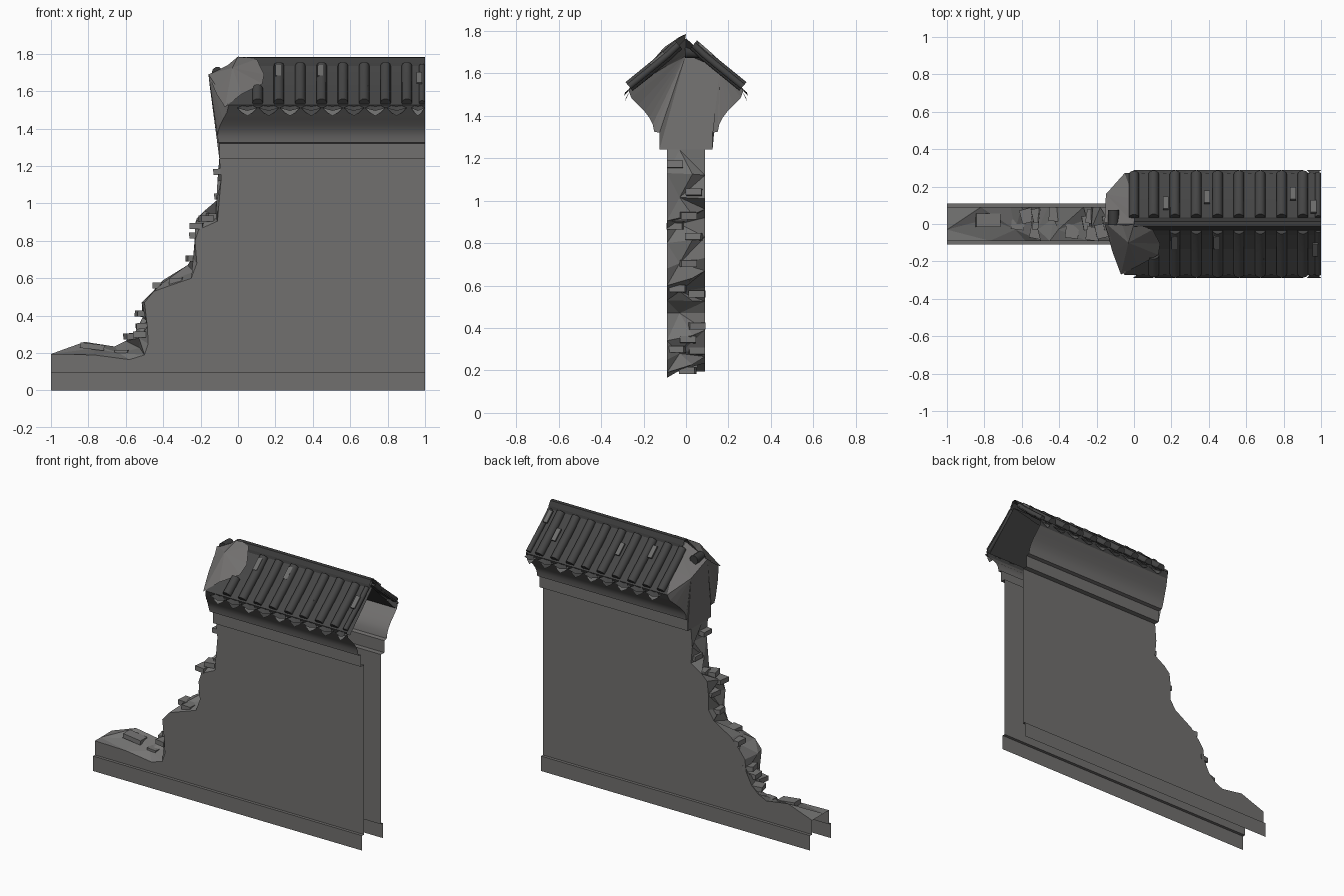
import bpy, bmesh, math, random
from mathutils import Vector, Matrix

if "Cube" in bpy.data.objects:
    bpy.data.objects.remove(bpy.data.objects["Cube"])
random.seed(4)

def material(name, c):
    m = bpy.data.materials.new(name)
    m.diffuse_color = (*c, 1)
    m.use_nodes = True
    m.node_tree.nodes["Principled BSDF"].inputs["Base Color"].default_value = m.diffuse_color
    return m

PLASTER = material("grey plaster", (0.165, 0.16, 0.157))
RUBBLE = material("rubble grey", (0.18, 0.178, 0.175))
TILE = material("dark roof tile", (0.06, 0.06, 0.06))
RIDGE = material("ridge tile", (0.045, 0.045, 0.045))
PALE = material("worn tile", (0.15, 0.15, 0.148))

def mesh(name, verts, faces, mat, out=None, smooth=False, mirror=False):
    """Mesh object; faces are turned towards 'out', or made consistent if closed."""
    bm = bmesh.new()
    vs = [bm.verts.new(v) for v in verts]
    for f in faces:
        bm.faces.new([vs[i] for i in f])
    bm.normal_update()
    if out:
        for f in bm.faces:
            if f.normal.dot(Vector(out)) < 0:
                f.normal_flip()
    else:
        bmesh.ops.recalc_face_normals(bm, faces=bm.faces)
    me = bpy.data.meshes.new(name)
    bm.to_mesh(me)
    bm.free()
    me.materials.append(mat)
    ob = bpy.data.objects.new(name, me)
    bpy.context.collection.objects.link(ob)
    if mirror:
        mod = ob.modifiers.new("mirror", 'MIRROR')
        mod.use_axis = (False, True, False)
        mod.merge_threshold = 0.0001
    if smooth:
        bpy.ops.object.select_all(action='DESELECT')
        ob.select_set(True)
        bpy.context.view_layer.objects.active = ob
        bpy.ops.object.shade_smooth_by_angle(angle=math.radians(40))
    return ob

def strip(name, profile, mat, out, smooth=False):
    """Profile of (distance from centre, z, left x) drawn to x = 1 and mirrored in y."""
    v = []
    for y, z, xl in profile:
        v += [(xl, -y, z), (1, -y, z)]
    f = [(2*i, 2*i+1, 2*i+3, 2*i+2) for i in range(len(profile)-1)]
    return mesh(name, v, f, mat, out, smooth, True)

def box(name, centre, size, rot, mat):
    m = Matrix.Rotation(rot[2], 3, 'Z') @ Matrix.Rotation(rot[1], 3, 'Y') @ Matrix.Rotation(rot[0], 3, 'X')
    v = [Vector(centre) + m @ Vector((sx*size[0]/2, sy*size[1]/2, sz*size[2]/2))
         for sx in (-1, 1) for sy in (-1, 1) for sz in (-1, 1)]
    f = [(0, 1, 3, 2), (4, 5, 7, 6), (0, 1, 5, 4), (2, 3, 7, 6), (0, 2, 6, 4), (1, 3, 7, 5)]
    return mesh(name, v, f, mat)

# wall faces: broken outline on the front and on the back
front = [(-1, .195), (-.77, .19), (-.58, .165), (-.50, .19), (-.48, .25), (-.485, .34), (-.5, .47),
         (-.45, .53), (-.38, .555), (-.25, .60), (-.22, .68), (-.23, .80), (-.21, .86), (-.11, .905),
         (-.10, 1.02), (-.09, 1.13), (-.10, 1.24)]
back = [(-1, .195), (-.82, .26), (-.66, .235), (-.60, .265), (-.55, .31), (-.51, .39), (-.5, .47),
        (-.46, .525), (-.40, .59), (-.27, .67), (-.23, .73), (-.23, .83), (-.22, .92), (-.18, .96),
        (-.10, 1.01), (-.11, 1.12), (-.10, 1.24)]
for name, edge, y in (("wall_front", front, -.09), ("wall_back", back, .09)):
    pts = [(x, y, z) for x, z in edge] + [(1, y, 1.24), (1, y, .10), (-1, y, .10)]
    mesh(name, pts, [range(len(pts))], PLASTER, (0, y, 0))

# jagged broken core between the two faces
verts, faces = [], []
for i, (a, b) in enumerate(zip(front, back)):
    j = 0 if i in (0, len(front)-1) else (.025 if i % 2 else -.015)
    verts += [(a[0], -.09, a[1]), ((a[0]+b[0])/2 + j, (.03 if i % 2 else -.03), (a[1]+b[1])/2), (b[0], .09, b[1])]
for i in range(len(front)-1):
    for k in (0, 1):
        p, q = 3*i+k, 3*i+3+k
        faces += [(p, p+1, q+1), (p, q+1, q)] if (i+k) % 2 else [(p, p+1, q), (p+1, q+1, q)]
mesh("broken_core", verts, faces, RUBBLE, (-1, 0, .8))

# loose bricks poking out of the break
bricks = [(-.095, 1.17), (-.09, 1.04), (-.13, .93), (-.22, .88), (-.22, .83), (-.24, .705), (-.33, .585),
          (-.51, .41), (-.51, .345), (-.52, .30), (-.57, .29), (-.62, .20), (-.17, .92), (-.42, .56)]
for i, (x, z) in enumerate(bricks):
    y = (-.045, .045, 0)[i % 3] + random.uniform(-.01, .01)
    box(f"brick_{i}", (x, y, z), (.07, .075, .032), (0, random.uniform(-.08, .08), random.uniform(-.3, .3)), RUBBLE)
box("fallen_brick", (-.78, .02, .235), (.13, .07, .03), (0, .12, 0), RUBBLE)

# plinth, open at ends and underside
strip("plinth", [(.11, 0, -1), (.11, .10, -1), (.09, .10, -1)], PLASTER, (0, -1, .5))

# band and coved cornice
strip("band", [(.09, 1.24, -.1), (.125, 1.24, -.1), (.125, 1.32, -.1)], PLASTER, (0, -1, -.5))
cove = [(.125, 1.32, -.1), (.15, 1.325, -.105), (.157, 1.36, -.11), (.172, 1.39, -.105),
        (.195, 1.42, -.095), (.225, 1.45, -.08), (.258, 1.485, -.06)]
strip("cornice", cove, PLASTER, (0, -1, -.8), True)

# roof slab with a thick eave edge
slope = [(.258, 1.485, -.06), (.272, 1.525, -.05), (.135, 1.635, 0), (.06, 1.705, 0), (0, 1.765, 0)]
strip("roof_slab", slope, TILE, (0, -.8, 1))
strip("roof_underside", [(.24, 1.495, 0), (.13, 1.60, 0), (0, 1.725, 0)], TILE, (0, .3, -1))
strip("ridge", [(.035, 1.735, 0), (.03, 1.752, 0), (.013, 1.78, 0), (0, 1.782, 0)], RIDGE, (0, -1, 1))

# closing plaster mass on the ruined end of the roof
half = [(.09, 1.24, -.1), (.125, 1.24, -.1)] + cove + slope[1:]
n = len(half)
verts = [(x, -y, z) for y, z, x in half] + [(x, y, z) for y, z, x in half]
verts += [(-.158, 0, 1.69), (-.15, .16, 1.62)]
A, B = 2*n, 2*n+1
faces = [(i, i+1, A) for i in range(n-1)] + [(n+i, n+i+1, B) for i in range(n-1)]
faces += [(A, B, n-1), (0, A, B), (0, n, B)]
mesh("roof_end_plaster", verts, faces, PLASTER, (-1, 0, .35))

# lump of plaster lapping over the front slope
rim = [(-.158, .01, 1.69), (-.06, -.01, 1.735), (0, 0, 1.785), (.10, -.03, 1.772), (.14, -.105, 1.69),
       (.13, -.165, 1.64), (.02, -.225, 1.585), (-.07, -.27, 1.515), (-.115, -.15, 1.585)]
lump = rim + [(-.03, -.10, 1.725)]
mesh("plaster_lump", lump, [(i, (i+1) % 9, 9) for i in range(9)], PLASTER, (-.1, -.7, 1))

def tile(name, pts, x, side, r, mat=TILE, seg=10):
    """Round tile run following (distance, z) points down one slope."""
    v, f = [], []
    d = Vector((pts[-1][0]-pts[0][0], pts[-1][1]-pts[0][1])).normalized()
    nrm = (-d.y, d.x)
    for y, z in pts:
        for k in range(seg):
            a = 2*math.pi*k/seg
            v.append((x + r*math.cos(a), side*(y + nrm[0]*r*math.sin(a)), z + nrm[1]*r*math.sin(a)))
    for j in range(len(pts)-1):
        for k in range(seg):
            m = (k+1) % seg
            f.append((j*seg+k, j*seg+m, j*seg+seg+m, j*seg+seg+k))
    f += [tuple(range(seg)), tuple(range(len(v)-seg, len(v)))]
    return mesh(name, v, f, mat, smooth=True)

# rows of round tiles on both slopes, drip tiles between them
run = [(.035, 1.735), (.085, 1.688), (.145, 1.638), (.268, 1.538)]
short = [(.17, 1.615), (.268, 1.538)]
for side, label in ((-1, "front"), (1, "back")):
    for i in range(8):
        x = .105 + .114*i
        tile(f"tile_{label}_{i}", short if (i == 0 and side < 0) else run, x, side, .028)
    tile(f"tile_{label}_end", run, .984, side, .016)
    if side > 0:
        tile("tile_back_first", run, 0, side, .026)
    for i in range(9):
        x, w = .05 + .114*i, .057
        w = min(w, 1-x)
        v = [(x-w, side*.265, 1.515), (x, side*.27, 1.505), (x+w, side*.265, 1.515),
             (x+w*.5, side*.283, 1.485), (x, side*.288, 1.468), (x-w*.5, side*.283, 1.485)]
        mesh(f"drip_{label}_{i}", v, [(0, 1, 4, 5), (1, 2, 3, 4)], PALE if i % 2 == 0 else TILE, (0, side, .3))
        # curled lip above each drip
        lip = [(x-w, side*.288, 1.51), (x, side*.29, 1.495), (x+w, side*.288, 1.51), (x, side*.255, 1.535)]
        mesh(f"drip_lip_{label}_{i}", lip, [(0, 1, 3), (1, 2, 3)], TILE, (0, side*.5, 1))

# worn pale chips on the slopes
chips = [(.215, .085, -1), (.44, .085, -1), (.97, .125, -1), (.68, .20, -1),
         (.17, .10, 1), (.39, .13, 1), (.56, .19, 1), (.96, .08, 1), (.85, .15, 1)]
for i, (x, y, s) in enumerate(chips):
    z = 1.765 - .95*y + .024
    box(f"worn_chip_{i}", (x, s*(y+.012), z), (.03, .085, .012), (-s*.72, 0, 0), PALE)

# stub of round tile left on the broken ridge end
v, f = [], []
for y in (-.005, .075):
    v += [(-.11+.03*math.cos(a*math.pi/5), y, 1.70+.03*math.sin(a*math.pi/5)) for a in range(10)]
f = [(k, (k+1) % 10, 10+(k+1) % 10, 10+k) for k in range(10)] + [tuple(range(10)), tuple(range(10, 20))]
mesh("ridge_stub", v, f, RIDGE, smooth=True)
